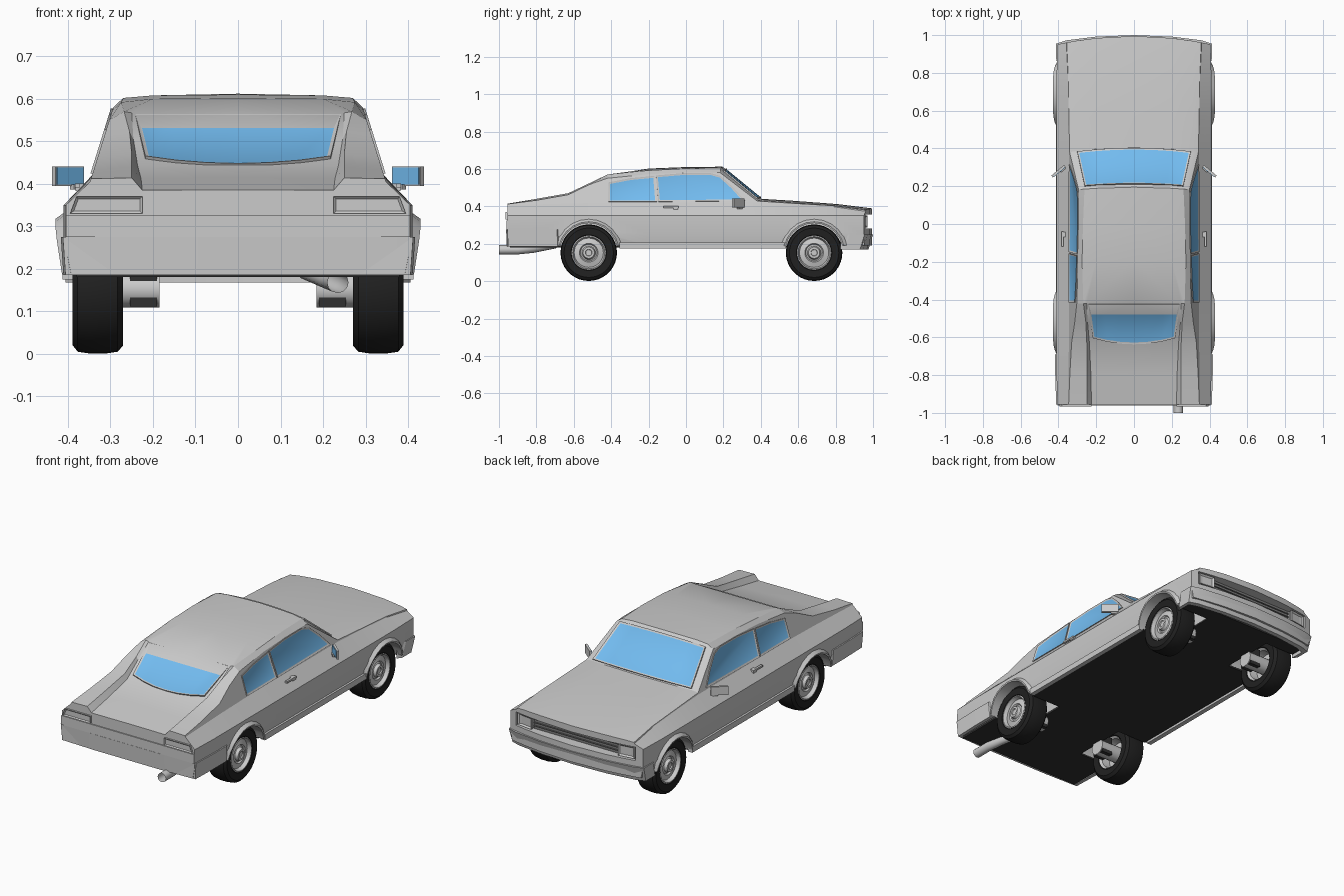
import bpy, bmesh, math
from mathutils import Matrix, Vector

if "Cube" in bpy.data.objects:
    bpy.data.objects.remove(bpy.data.objects["Cube"])


def material(name, rgb):
    m = bpy.data.materials.new(name)
    m.diffuse_color = (*rgb, 1)
    m.use_nodes = True
    m.node_tree.nodes["Principled BSDF"].inputs["Base Color"].default_value = m.diffuse_color
    return m


GLASS = material("glass", (0.17, 0.5, 0.87))
RUBBER = material("rubber", (0.015, 0.015, 0.015))
DARK = material("dark_underside", (0.03, 0.03, 0.03))
GREY = material("grey", (0.8, 0.8, 0.8))
MESH_GREY = material("grille_grey", (0.2, 0.2, 0.2))


def finish(name, bm, mats=(), mirror=False, cut=None, outward=True, angle=30):
    """Turn a bmesh into an object, mirror it, cut it and shade it."""
    bmesh.ops.remove_doubles(bm, verts=bm.verts, dist=1e-5)
    if outward:
        bmesh.ops.recalc_face_normals(bm, faces=bm.faces)
    me = bpy.data.meshes.new(name)
    bm.to_mesh(me)
    bm.free()
    ob = bpy.data.objects.new(name, me)
    bpy.context.collection.objects.link(ob)
    for m in mats:
        me.materials.append(m)
    bpy.ops.object.select_all(action='DESELECT')
    ob.select_set(True)
    bpy.context.view_layer.objects.active = ob
    if mirror:
        mod = ob.modifiers.new("mirror", 'MIRROR')
        mod.use_clip = True
        bpy.ops.object.modifier_apply(modifier=mod.name)
    for c in cut or []:
        mod = ob.modifiers.new("cut", 'BOOLEAN')
        mod.object, mod.operation, mod.solver = c, 'DIFFERENCE', 'EXACT'
        bpy.ops.object.modifier_apply(modifier=mod.name)
    bpy.ops.object.shade_smooth_by_angle(angle=math.radians(angle))
    return ob


def add_grid(bm, rows):
    """Skin rows of points with quads and return the vertex rows."""
    vs = [[bm.verts.new(p) for p in r] for r in rows]
    for a, b in zip(vs, vs[1:]):
        for i in range(len(a) - 1):
            bm.faces.new((a[i], a[i + 1], b[i + 1], b[i]))
    return vs


def box(name, center, size, mats=(), rot=0, mirror=False, cut=None):
    bm = bmesh.new()
    m = Matrix.Translation(center) @ Matrix.Rotation(math.radians(rot), 4, 'Z') @ Matrix.Diagonal((*size, 1))
    bmesh.ops.create_cube(bm, size=1, matrix=m)
    return finish(name, bm, mats, mirror, cut)


def lathe(name, profile, y, z, mats=(), n=32):
    """Spin an (x, radius) profile around an axle; mirrored to both sides."""
    bm = bmesh.new()
    ang = [2 * math.pi * i / n for i in range(n + 1)]
    add_grid(bm, [[(x, y + r * math.cos(a), z + r * math.sin(a)) for x, r in profile] for a in ang])
    bmesh.ops.dissolve_degenerate(bm, dist=1e-6, edges=bm.edges)
    return finish(name, bm, mats, True)


def pane(name, rows, out, frame=0.009, depth=-0.004, mirror=False, mats=(GREY, GLASS)):
    """Framed panel: one polygon (single row) or a strip, with the middle inset."""
    bm = bmesh.new()
    if len(rows) == 1:
        bm.faces.new([bm.verts.new(p) for p in rows[0]])
    else:
        add_grid(bm, rows)
    bm.normal_update()
    if sum((f.normal for f in bm.faces), Vector()).dot(Vector(out)) < 0:
        bmesh.ops.reverse_faces(bm, faces=bm.faces)
        bm.normal_update()
    inner = list(bm.faces)
    bmesh.ops.inset_region(bm, faces=inner, thickness=frame, depth=depth, use_even_offset=True, use_boundary=True)
    for f in inner:
        f.material_index = 1
    # short skirt closes the gap to the body
    edges = [e for e in bm.edges if e.is_boundary]
    new = bmesh.ops.extrude_edge_only(bm, edges=edges)["geom"]
    verts = [v for v in new if isinstance(v, bmesh.types.BMVert)]
    bmesh.ops.translate(bm, verts=verts, vec=-Vector(out).normalized() * 0.012)
    return finish(name, bm, mats, mirror)


def lerp(a, b, t):
    return a + (b - a) * t


def side_x(z):
    return 0.345 - (z - 0.415) * 0.3125


WHEELS = (("rear", -0.52), ("front", 0.685))
AXLE_Z = 0.152

# Helpers: wheel-well and grille cutters
cutters = []
for end, y in WHEELS:
    cutters.append(lathe(end + "_well_cutter", [(0.2, 0), (0.2, 0.157), (0.5, 0.157), (0.5, 0)], y, 0.155, n=24))
grille_cut = box("grille_cutter", (0, 1.03, 0.318), (0.73, 0.2, 0.074))

# Body shell: y, bow, half width, shoulder z, rail z, buttress top x z, deck edge x z, centre z
SECTIONS = [
    (-0.955, 0.0, .405, .405, .412, .25, .414, .225, .385, .386),
    (-0.80, 0.0, .41, .41, .432, .25, .440, .228, .412, .415),
    (-0.63, 0.0, .41, .415, .462, .25, .470, .236, .442, .445),
    (-0.52, 0.0, .41, .417, .515, .255, .522, .246, .505, .505),
    (-0.42, 0.0, .41, .419, .55, .268, .570, .250, .567, .567),
    (-0.20, 0.0, .41, .42, .572, .275, .592, .20, .600, .602),
    (0.0, 0.0, .41, .42, .58, .27, .602, .20, .608, .610),
    (0.17, .025, .41, .42, .58, .262, .600, .20, .608, .612),
    (0.37, .035, .41, .42, .428, .31, .434, .20, .438, .440),
    (0.55, .02, .41, .412, .417, .31, .422, .20, .427, .430),
    (0.78, .03, .41, .398, .403, .31, .406, .20, .410, .412),
    (0.95, .045, .405, .373, .380, .31, .384, .20, .388, .389),
]
bm = bmesh.new()
rows = []
for y, bow, w, zs, zr, xi, zi, xj, zj, zc in SECTIONS:
    pts = [(0, .19), (.2, .19), (.3, .19), (w - .012, .19), (w, .25), (w, .35), (side_x(zs), zs),
           (side_x(zr), zr), (xi, zi), (xj, zj), (0, zc)]
    rows.append([(x, y + bow * (1 - (x / .41) ** 2), z) for x, z in pts])
grid = add_grid(bm, rows)
for v in (grid[0], grid[-1]):
    bm.faces.new((v[0], v[1], v[9], v[10]))
    bm.faces.new((v[1], v[2], v[8], v[9]))
    bm.faces.new(v[2:9])
finish("body_shell", bm, mirror=True, cut=cutters + [grille_cut], angle=25)

# Dark floor and rocker strips
box("floor_pan", (0, -0.01, 0.187), (0.76, 1.86, 0.012), [DARK], cut=cutters)
box("rocker", (0.4, 0.09, 0.191), (0.026, 0.89, 0.032), mirror=True)

# Bumpers: path (x, y) with outward top and tucked-in bottom
def bumper(name, path, z0, z1, tuck, inset):
    bm = bmesh.new()
    rows = []
    for x, y in path:
        sx, sy = 1 - 0.015, y - math.copysign(tuck, y)
        yi = y - math.copysign(inset, y)
        rows.append([(x, y, z1), (x * sx, sy, z0), (x * .94, yi, z0), (x * .94, yi, z1), (x, y, z1)])
    g = add_grid(bm, rows)
    bm.faces.new(g[0][:4])
    return finish(name, bm, mirror=True)


bumper("rear_bumper", [(.417, -.69), (.417, -.8), (.412, -.955), (.2, -.962), (0, -.962)], .186, .275, .004, .02)
bumper("front_bumper", [(.412, .875), (.412, .955), (.36, .972), (.2, .992), (0, 1.0)], .168, .25, .025, .05)

# Rear fascia strip and tail lamps
box("rear_fascia_strip", (0, -0.955, 0.3), (0.81, 0.012, 0.05))
pane("tail_lamp", [[(.225, -.965, .33), (.395, -.965, .33), (.38, -.965, .37), (.225, -.965, .37)]],
     (0, -1, 0), .006, -.006, True, (GREY, GREY))

# Grille and headlamps
box("grille", (0, 0.935, 0.318), (0.7, 0.012, 0.07), [MESH_GREY])
for i in range(3):
    box("grille_bar", (0, 0.943, 0.3 + 0.018 * i), (0.54, 0.008, 0.004), [MESH_GREY])
pane("headlamp", [[(.265, .97, .288), (.355, .958, .288), (.355, .958, .35), (.265, .97, .35)]],
     (0, 1, 0), .008, -.008, True, (GREY, GREY))
box("headlamp_housing", (0.31, 0.94, 0.319), (0.09, 0.026, 0.06), mirror=True)

# Side windows
for name, shape in (("quarter_window", [(-.415, .425), (-.155, .425), (-.167, .563), (-.30, .55), (-.415, .528)]),
                    ("door_window", [(-.148, .425), (.315, .43), (.25, .503), (.185, .562), (.13, .578), (-.02, .577),
                                     (-.16, .565)])):
    pane(name, [[(side_x(z) + .005, y, z) for y, z in shape]], (1, 0, .3), mirror=True)

# Windscreen and rear window, both bowed
COLS = (-1, -.66, -.33, 0, .33, .66, 1)
screen = []
for s in (0.03, 0.93):
    row = []
    for t in COLS:
        x = t * lerp(.302, .258, s)
        y = lerp(.37, .17, s) + lerp(.035, .025, s) * (1 - (x / .41) ** 2)
        row.append((x, y + .005, lerp(.44, .612, s) - lerp(.006, .011, s) * t * t + .005))
    screen.append(row)
pane("windscreen", screen, (0, .65, .75))
rear = []
for w, y0, bow in ((.218, -.605, .032), (.242, -.425, 0)):
    ys = [y0 - bow * (1 - t * t) for t in COLS]
    rear.append([(t * w, y, .452 + (y + .63) * .55) for t, y in zip(COLS, ys)])
pane("rear_window", rear, (0, -.5, .85))

# Wheels, arch lips and hubs
for end, y in WHEELS:
    lathe(end + "_tyre", [(.29, .085), (.272, .095), (.27, .132), (.283, .147), (.31, .151), (.35, .151), (.377, .147),
                          (.389, .132), (.386, .095), (.372, .085)], y, AXLE_Z, [RUBBER], 36)
    lathe(end + "_rim", [(.275, .09), (.285, .08), (.33, .075), (.33, 0)], y, AXLE_Z)
    lathe(end + "_wheel_disc", [(.384, .092), (.386, .086), (.366, .078), (.374, .05), (.366, .044), (.37, .036),
                                (.386, .03), (.386, .018), (.38, .016), (.38, 0)], y, AXLE_Z)
    lathe(end + "_hub", [(.185, 0), (.185, .043), (.335, .043), (.335, 0)], y, AXLE_Z, n=20)
    box(end + "_suspension", (.222, y, .162), (.064, .075, .1), [DARK], mirror=True)
    bm = bmesh.new()
    rows = []
    for i in range(11):
        a = math.radians(lerp(12, 168, i / 10))
        k = min(1, math.sin(a) * 1.25)
        rows.append([(x, y + r * math.cos(a), .155 + r * math.sin(a))
                     for x, r in ((.405, .18), (.409 + .02 * k, .163), (.409 + .018 * k, .155), (.36, .155))])
    add_grid(bm, rows)
    finish(end + "_arch_lip", bm, mirror=True)

# Door mirrors and handles
box("mirror_head", (.4, .28, .418), (.088, .012, .046), rot=-40, mirror=True)
box("mirror_glass", (.3955, .2746, .418), (.08, .003, .04), [GLASS], rot=-40, mirror=True)
box("mirror_arm", (.377, .29, .393), (.035, .014, .012), rot=-40, mirror=True)
box("door_handle", (.378, -.08, .396), (.012, .08, .01), mirror=True)
box("door_handle_base", (.372, -.055, .392), (.02, .025, .018), mirror=True)

# Exhaust pipe
cu = bpy.data.curves.new("exhaust_pipe", 'CURVE')
cu.dimensions, cu.bevel_depth, cu.bevel_resolution = '3D', .025, 4
sp = cu.splines.new('POLY')
path = [(.235, -1, .168), (.235, -.9, .168), (.215, -.82, .176), (.16, -.7, .2)]
sp.points.add(len(path) - 1)
for p, co in zip(sp.points, path):
    p.co = (*co, 1)
bpy.context.collection.objects.link(bpy.data.objects.new("exhaust_pipe", cu))

# Hide cutters
for c in cutters + [grille_cut]:
    c.hide_render = True
    c.hide_set(True)
